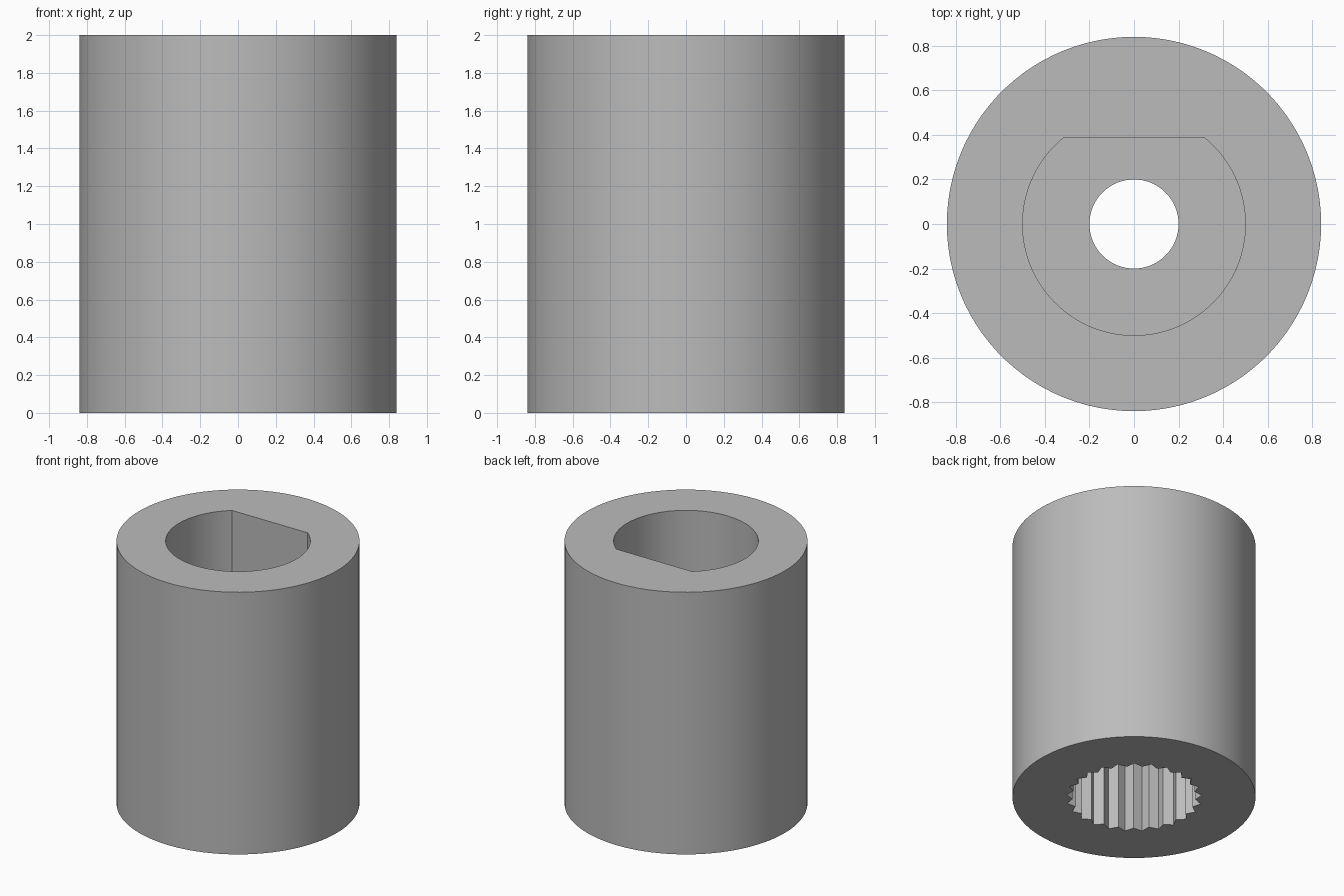
import bpy
import bmesh
from math import cos, sin, pi, sqrt, atan2

HEIGHT = 2.0
SOCKET_DEPTH = 0.67    # splined socket, from below
BORE_FLOOR = 1.0       # floor of the D-shaped bore
TEETH = 25
MARGIN = 0.1           # cutters overshoot the ends

old = bpy.data.objects.get("Cube")
if old:
    bpy.data.objects.remove(old, do_unlink=True)

grey = bpy.data.materials.new("plain grey")
grey.use_nodes = True
COLOUR = (0.5, 0.5, 0.5, 1)
grey.diffuse_color = COLOUR
grey.node_tree.nodes["Principled BSDF"].inputs["Base Color"].default_value = COLOUR


def prism(name, outline, bottom, top):
    """Extrude a flat outline between two heights."""
    bm = bmesh.new()
    face = bm.faces.new([bm.verts.new((x, y, bottom)) for x, y in outline])
    moved = bmesh.ops.extrude_face_region(bm, geom=[face])["geom"]
    bmesh.ops.translate(bm, vec=(0, 0, top - bottom),
                        verts=[v for v in moved if isinstance(v, bmesh.types.BMVert)])
    bmesh.ops.recalc_face_normals(bm, faces=bm.faces)
    mesh = bpy.data.meshes.new(name)
    bm.to_mesh(mesh)
    bm.free()
    mesh.materials.append(grey)
    obj = bpy.data.objects.new(name, mesh)
    bpy.context.collection.objects.link(obj)
    return obj


def arc(radius, start, sweep, count):
    return [(radius * cos(start + sweep * i / count),
             radius * sin(start + sweep * i / count)) for i in range(count)]


def d_outline(radius, flat):
    """Circle with its back side cut flat."""
    start = pi - atan2(flat, sqrt(radius ** 2 - flat ** 2))
    sweep = 2 * pi - 2 * (start - pi / 2)
    return arc(radius, start, sweep, 80) + [(sqrt(radius ** 2 - flat ** 2), flat)]


def spline_outline(root, tip):
    """Zigzag ring of pointed grooves, one groove facing -x."""
    step = pi / TEETH
    return [((root if i % 2 else tip) * cos(pi + i * step),
             (root if i % 2 else tip) * sin(pi + i * step))
            for i in range(2 * TEETH)]


# Outer sleeve
sleeve = prism("coupler_sleeve", arc(0.84, 0, 2 * pi, 100), 0, HEIGHT)

# Shaft bore, splined socket and the screw hole joining them
cutters = [
    prism("shaft_bore_cutter", d_outline(0.5, 0.385), BORE_FLOOR, HEIGHT + MARGIN),
    prism("spline_socket_cutter", spline_outline(0.425, 0.47), -MARGIN, SOCKET_DEPTH),
    prism("screw_hole_cutter", arc(0.2, 0, 2 * pi, 64),
          SOCKET_DEPTH - MARGIN, BORE_FLOOR + MARGIN),
]
bpy.ops.object.select_all(action="DESELECT")
sleeve.select_set(True)
bpy.context.view_layer.objects.active = sleeve
for cutter in cutters:
    cutter.hide_render = True
    cut = sleeve.modifiers.new(cutter.name, "BOOLEAN")
    cut.operation = "DIFFERENCE"
    cut.solver = "EXACT"
    cut.object = cutter
    bpy.ops.object.modifier_apply(modifier=cut.name)
    bpy.data.objects.remove(cutter, do_unlink=True)

# Round walls smooth, rims and spline teeth sharp
bpy.ops.object.shade_smooth_by_angle(angle=pi / 9)
